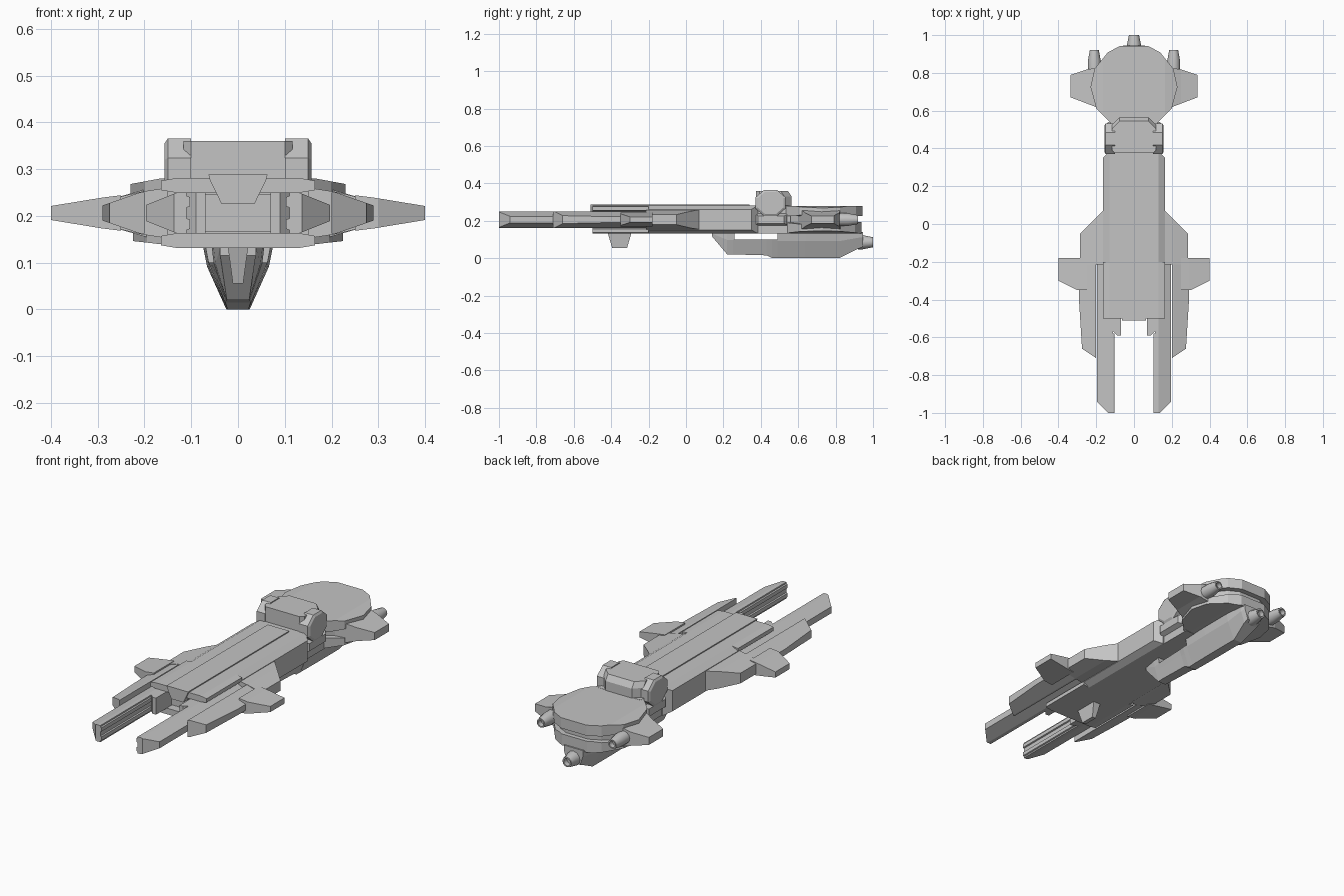
import bpy, bmesh, math

old = bpy.data.objects.get("Cube")
if old:
    bpy.data.objects.remove(old, do_unlink=True)

grey = bpy.data.materials.new("hull_grey")
grey.use_nodes = True
shade = (0.55, 0.55, 0.55, 1)
grey.diffuse_color = shade
grey.node_tree.nodes["Principled BSDF"].inputs["Base Color"].default_value = shade

# shared dimensions
MIDLINE = 0.206
BEAM = 0.165
BOW = -0.5
SHELL_END = -0.2


def finish(bm, name, paired, smooth=False):
    bmesh.ops.remove_doubles(bm, verts=bm.verts, dist=0.0002)
    bmesh.ops.recalc_face_normals(bm, faces=bm.faces)
    mesh = bpy.data.meshes.new(name)
    bm.to_mesh(mesh)
    bm.free()
    mesh.materials.append(grey)
    part = bpy.data.objects.new(name, mesh)
    bpy.context.collection.objects.link(part)
    if paired:
        part.modifiers.new("mirror", 'MIRROR')
    if smooth:
        bpy.ops.object.select_all(action='DESELECT')
        part.select_set(True)
        bpy.context.view_layer.objects.active = part
        bpy.ops.object.shade_smooth_by_angle(angle=math.radians(35))


def block(inner, outer, front, back, nose=0, tail=0):
    # rectangular plan with its outer corners cut off
    return [(inner, front), (outer - nose, front), (outer, front + nose),
            (outer, back - tail), (outer - tail, back), (inner, back)]


def mirrored(outline):
    return outline + [(-x, y) for x, y in reversed(outline) if x > 0]


def half_thickness(profile, x):
    x = abs(x)
    if x <= profile[0][0]:
        return profile[0][1]
    for (near, thick), (far, thin) in zip(profile, profile[1:]):
        if x <= far:
            return thick + (thin - thick) * (x - near) / (far - near)
    return profile[-1][1]


def slab(name, outline, profile, middle=MIDLINE, paired=False):
    # plan outline whose half thickness varies across x
    points = dict.fromkeys(outline if paired else mirrored(outline))
    bm = bmesh.new()
    bm.faces.new([bm.verts.new((x, y, 0)) for x, y in points])
    for fold, _ in profile:
        for cut in (fold, -fold):
            bmesh.ops.bisect_plane(bm, geom=bm.verts[:] + bm.edges[:] + bm.faces[:],
                                   plane_co=(cut, 0, 0), plane_no=(1, 0, 0))
    faces = bm.faces[:]
    rim = [edge for edge in bm.edges if edge.is_boundary]
    upper = {}
    for vert in bm.verts[:]:
        thick = half_thickness(profile, vert.co.x)
        upper[vert] = bm.verts.new((vert.co.x, vert.co.y, middle + thick))
        vert.co.z = middle - thick
    for face in faces:
        bm.faces.new([upper[vert] for vert in face.verts])
    for edge in rim:
        a, b = edge.verts
        bm.faces.new((a, b, upper[b], upper[a]))
    finish(bm, name, paired)


def loft(name, rings, paired=False, smooth=False):
    bm = bmesh.new()
    loops = [[bm.verts.new(point) for point in ring] for ring in rings]
    for a, b in zip(loops, loops[1:]):
        for i in range(len(a)):
            bm.faces.new((a[i - 1], a[i], b[i], b[i - 1]))
    bm.faces.new(loops[0])
    bm.faces.new(loops[-1])
    finish(bm, name, paired, smooth)


def section(y, rows):
    # symmetric ring from (half width, z) rows
    return [(x, y, z) for x, z in mirrored(rows)]


def keel(name, roof, stations):
    # the keel narrows towards its floor; stations are (y, floor, width factor)
    rings = []
    for y, floor, factor in stations:
        shoulder = floor + 0.65 * (roof - floor)
        rings.append(section(y, [(factor * min(0.076, 0.025 + 0.45 * z), z)
                                 for z in (roof, shoulder, floor)]))
    loft(name, rings)


def circle(sides, turn=0):
    angles = [(k + turn) * math.tau / sides for k in range(sides)]
    return [(math.cos(a), math.sin(a)) for a in angles]


def nozzle(name, x, z, radius, front, back, paired=False):
    # tapered barrel with a hollow end
    taper = ((front, 1), (back - 0.055, 1), (back, 0.7), (back, 0.5), (back - 0.025, 0.45))
    loft(name, [[(x + radius * size * c, y, z + radius * size * s) for c, s in circle(12)]
                for y, size in taper], paired, smooth=True)


# main hull and neck, with two shells overhanging a recessed bow
hull_profile = [(0.13, 0.075), (BEAM, 0.055)]
slab("main_hull", block(0, BEAM, SHELL_END, 0.385, tail=0.035), hull_profile)
slab("neck", block(0, 0.125, 0.38, 0.56), hull_profile)
for name, offset in (("upper_shell", 0.059), ("lower_shell", -0.059)):
    slab(name, block(0, BEAM, BOW, SHELL_END), [(0.13, 0.016), (BEAM, 0.01)], MIDLINE + offset)
slab("bow_core", block(0, 0.1, -0.46, SHELL_END, nose=0.03), [(0.1, 0.04)])
spine = [(0.063, 0.288), (0.06, 0.276), (0.035, 0.225)]
loft("dorsal_spine", [section(y, spine) for y in (BOW - 0.01, 0.34)])

# forward prongs with rails along the inner side
lens = [(0.13, 0.044), (0.2, 0.016)]
slab("prong", block(0.11, 0.197, -1, SHELL_END, nose=0.06), lens, paired=True)
slab("prong_root", block(0.07, 0.12, -0.59, SHELL_END, nose=0.03), lens, paired=True)
for name, offset in (("prong_upper_rail", 0.024), ("prong_lower_rail", -0.024)):
    slab(name, block(0.103, 0.12, -1, -0.58), [(0.103, 0.01), (0.12, 0.016)],
         MIDLINE + offset, paired=True)

# flank armour, fins and wings
slab("flank_flare", [(0.15, 0.085), (0.285, -0.05), (0.285, -0.215), (0.15, -0.215)],
     [(BEAM, 0.052), (0.21, 0.045), (0.29, 0.026)], paired=True)
slab("flank_fin", [(0.2, -0.71), (0.275, -0.66), (0.29, -0.42), (0.29, SHELL_END),
                   (0.2, SHELL_END)], [(0.21, 0.044), (0.29, 0.016)], paired=True)
slab("forward_wing", [(0.25, -0.35), (0.3, -0.35), (0.4, -0.3), (0.4, -0.18), (0.25, -0.18)],
     [(0.25, 0.038), (0.29, 0.033), (0.4, 0.015)], paired=True)

# stern disc: two rims around a recessed middle, plus wings
arc = [math.radians(degrees) for degrees in (-60, -30, 0, 25, 53, 71)]


def disc(radius):
    return [(radius * math.cos(a), 0.725 + radius * math.sin(a)) for a in arc]


slab("stern_upper_rim", disc(0.23), [(0.165, 0.028), (0.23, 0.016)], 0.252)
slab("stern_middle", disc(0.2), [(0.2, 0.03)])
slab("stern_lower_rim", disc(0.225), [(0.1, 0.03), (0.225, 0.016)], 0.162)
slab("stern_wing", [(0.15, 0.6), (0.335, 0.67), (0.335, 0.79), (0.245, 0.82), (0.15, 0.83)],
     [(0.18, 0.056), (0.25, 0.036), (0.335, 0.02)], paired=True)

# bridge tower with a sloping back, and a pod on each side
plan = mirrored(block(0, 0.117, 0.375, 0.545, nose=0.017, tail=0.04))
loft("bridge_tower", [[(x, y + lean * (y > 0.5), z) for x, y in plan]
                      for z, lean in ((0.26, 0.02), (0.33, 0.02), (0.36, 0))])
loft("bridge_pod", [[(x, 0.452 + size * 0.088 * c, 0.295 + size * 0.076 * s)
                     for c, s in circle(8, 0.5)]
                    for x, size in ((0.1, 1), (0.15, 1), (0.157, 0.85))], paired=True)
slab("neck_block", block(0.1, 0.15, 0.37, 0.54, nose=0.015, tail=0.015),
     [(0.12, 0.035), (0.15, 0.02)], paired=True)

# keel with a slot between it and the hull, and a fin under the bow
keel("keel_bow", 0.14, [(0.14, 0.115, 0.5), (0.22, 0.02, 0.7), (0.26, 0.02, 0.75)])
keel("keel_middle", 0.1, [(0.25, 0.02, 0.75), (0.43, 0.015, 0.85), (0.46, 0, 0.9), (0.5, 0, 0.9)])
keel("keel_stern", 0.14, [(0.49, 0, 0.93), (0.64, 0, 1), (0.82, 0, 1), (0.92, 0.05, 0.85),
                          (0.945, 0.06, 0.75)])
loft("ventral_fin", [[(0.5 * w * c, -0.355 + l * s, z) for c, s in ((1, 1), (-1, 1), (-1, -1), (1, -1))]
                     for z, w, l in ((0.14, 0.045, 0.065), (0.055, 0.022, 0.04))])

# engine nozzles
nozzle("main_nozzle", 0, 0.085, 0.038, 0.92, 1)
nozzle("side_nozzle", 0.21, MIDLINE, 0.034, 0.79, 0.92, paired=True)
